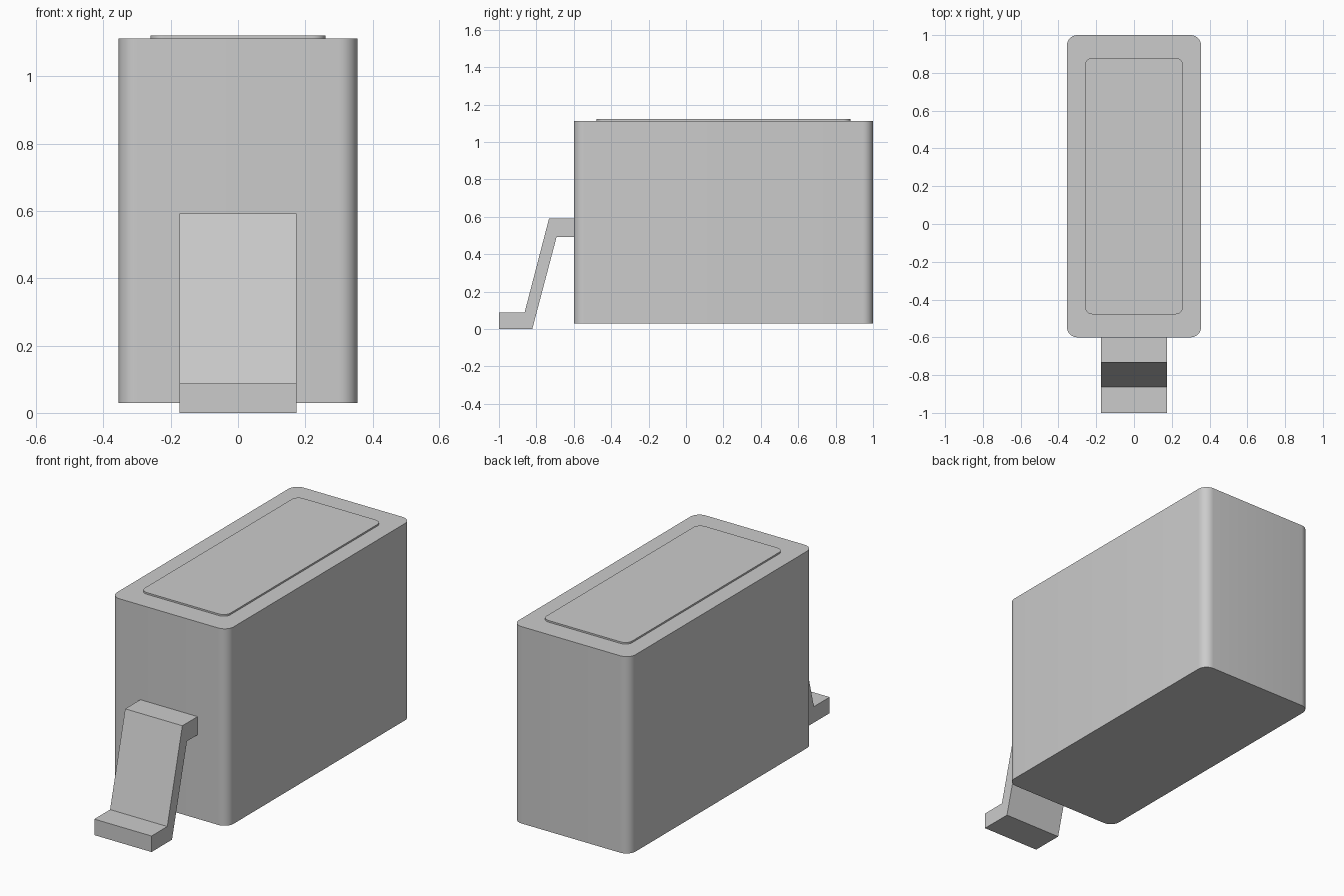
import bpy, bmesh
from math import cos, sin, pi, radians

old = bpy.data.objects.get("Cube")
if old:
    bpy.data.objects.remove(old, do_unlink=True)

grey = bpy.data.materials.new("light_grey")
grey.use_nodes = True
colour = (0.6, 0.6, 0.6, 1)
grey.diffuse_color = colour
grey.node_tree.nodes["Principled BSDF"].inputs["Base Color"].default_value = colour


def extrude_profile(name, points, offset):
    """Make a solid from a closed loop of points pushed along an offset."""
    bm = bmesh.new()
    face = bm.faces.new([bm.verts.new(p) for p in points])
    new = bmesh.ops.extrude_face_region(bm, geom=[face])["geom"]
    bmesh.ops.translate(bm, vec=offset,
                        verts=[v for v in new if isinstance(v, bmesh.types.BMVert)])
    bmesh.ops.recalc_face_normals(bm, faces=bm.faces)
    mesh = bpy.data.meshes.new(name)
    bm.to_mesh(mesh)
    bm.free()
    mesh.materials.append(grey)
    obj = bpy.data.objects.new(name, mesh)
    bpy.context.collection.objects.link(obj)
    return obj


def rounded_block(name, half_x, y0, y1, z0, z1, radius, steps=8):
    """Box with rounded upright edges."""
    corners = [(half_x - radius, y1 - radius), (radius - half_x, y1 - radius),
               (radius - half_x, y0 + radius), (half_x - radius, y0 + radius)]
    points = []
    for i, (cx, cy) in enumerate(corners):
        for s in range(steps + 1):
            a = (i + s / steps) * pi / 2
            points.append((cx + radius * cos(a), cy + radius * sin(a), z0))
    obj = extrude_profile(name, points, (0, 0, z1 - z0))
    bpy.ops.object.select_all(action="DESELECT")
    obj.select_set(True)
    bpy.context.view_layer.objects.active = obj
    bpy.ops.object.shade_smooth_by_angle(angle=radians(30))
    return obj


# Main housing and the thin raised panel on its top
rounded_block("housing", 0.355, -0.6, 1.0, 0.03, 1.113, 0.055)
rounded_block("top_panel", 0.26, -0.478, 0.88, 1.113, 1.122, 0.04)

# Bent lead: out of the housing, down a slope, then a flat foot
lead = [(-0.6, 0.592), (-0.732, 0.592), (-0.863, 0.088), (-1.0, 0.088),
        (-1.0, 0), (-0.822, 0), (-0.692, 0.492), (-0.6, 0.492)]
extrude_profile("lead", [(-0.174, y, z) for y, z in lead], (0.348, 0, 0))
